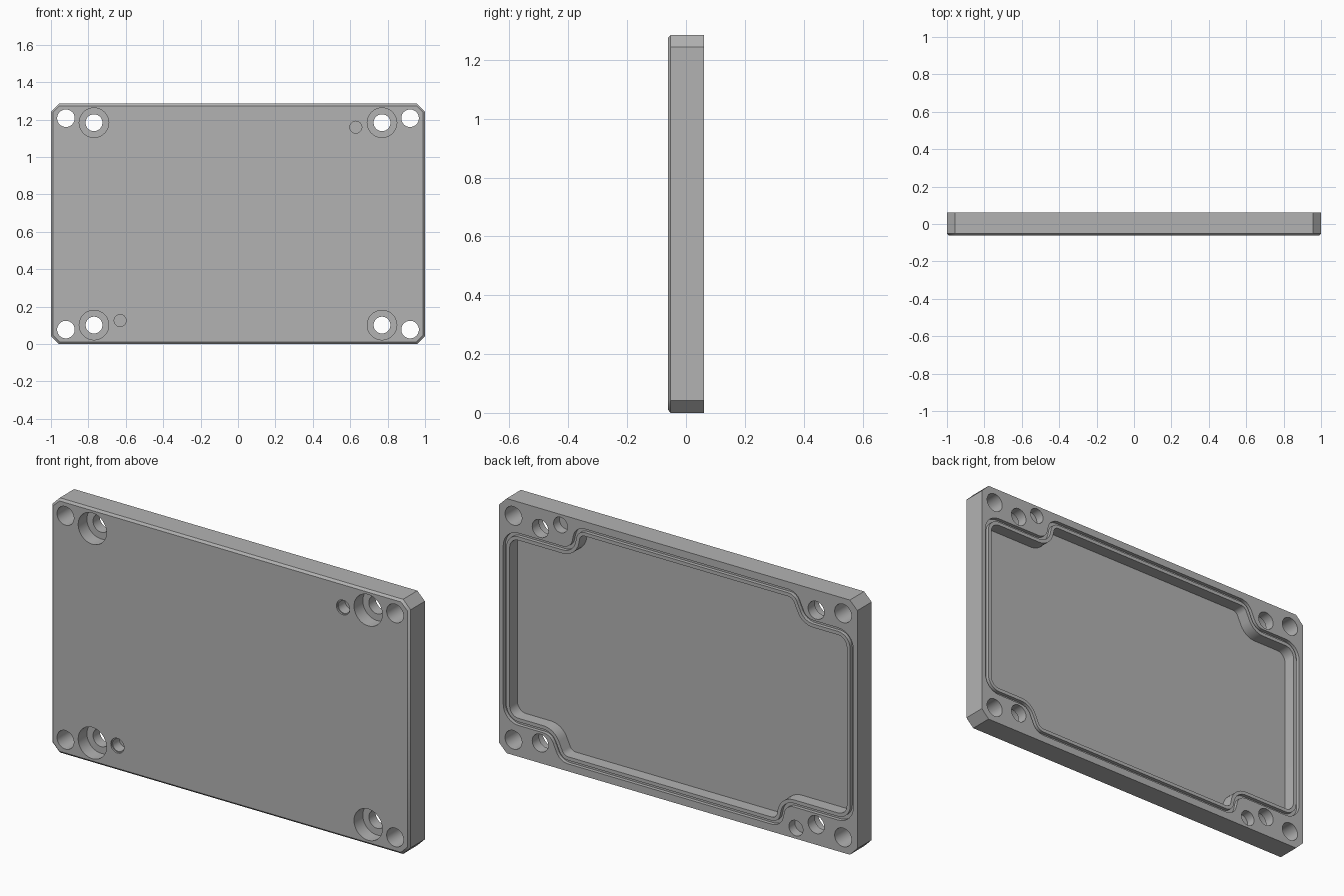
import bpy
import bmesh
import math
from mathutils import Vector

if "Cube" in bpy.data.objects:
    bpy.data.objects.remove(bpy.data.objects["Cube"])

MID = 0.6425          # height of the plate centre
BACK, FRONT = 0.062, -0.062

grey = bpy.data.materials.new("machined_grey")
grey.use_nodes = True
colour = (0.45, 0.45, 0.45, 1)
grey.diffuse_color = colour
grey.node_tree.nodes["Principled BSDF"].inputs["Base Color"].default_value = colour


def loft(name, rings, closed=False):
    """Join equal-sized (outline, depth) rings; cap the ends unless closed."""
    bm = bmesh.new()
    loops = [[bm.verts.new((p[0], y, p[1] + MID)) for p in pts] for pts, y in rings]
    pairs = list(zip(loops, loops[1:]))
    if closed:
        pairs.append((loops[-1], loops[0]))
    else:
        bm.faces.new(loops[0])
        bm.faces.new(loops[-1])
    n = len(loops[0])
    for a, b in pairs:
        for i in range(n):
            j = (i + 1) % n
            bm.faces.new((a[i], a[j], b[j], b[i]))
    bmesh.ops.recalc_face_normals(bm, faces=bm.faces)
    mesh = bpy.data.meshes.new(name)
    bm.to_mesh(mesh)
    bm.free()
    mesh.materials.append(grey)
    obj = bpy.data.objects.new(name, mesh)
    bpy.context.collection.objects.link(obj)
    return obj


def circle(x, z, r, n=40):
    return [(x + r * math.cos(math.tau * i / n), z + r * math.sin(math.tau * i / n))
            for i in range(n)]


def octagon(inset):
    x, z, c = 1 - inset, MID - inset, 0.042 - inset * 0.6
    return [(x, z - c), (x - c, z), (c - x, z), (-x, z - c),
            (-x, c - z), (c - x, -z), (x - c, -z), (x, c - z)]


def rounded(corners, inset, steps=8):
    """Move a counter-clockwise outline inward and round its corners."""
    out = []
    n = len(corners)
    for i, (x, z, r) in enumerate(corners):
        p = Vector((x, z))
        d0 = (p - Vector(corners[i - 1][:2])).normalized()
        d1 = (Vector(corners[(i + 1) % n][:2]) - p).normalized()
        n0, n1 = Vector((-d0.y, d0.x)), Vector((-d1.y, d1.x))
        bis = (n0 + n1) / (1 + n0.dot(n1))
        side = 1 if d0.x * d1.y - d0.y * d1.x > 0 else -1
        rad = r - side * inset
        centre = p + bis * (inset + side * rad)
        start = -n0 * side
        turn = math.atan2(d0.x * d1.y - d0.y * d1.x, d0.dot(d1))
        for k in range(steps + 1):
            a = turn * k / steps
            v = Vector((start.x * math.cos(a) - start.y * math.sin(a),
                        start.x * math.sin(a) + start.y * math.cos(a)))
            out.append(tuple(centre + v * rad))
    return out


# Plate with clipped corners and a bevelled front rim
plate = loft("cover_plate", [(octagon(0.011), FRONT), (octagon(0), FRONT + 0.01),
                             (octagon(0), BACK)])


def cut(cutter):
    cutter.hide_render = True
    mod = plate.modifiers.new("cut", "BOOLEAN")
    mod.operation = "DIFFERENCE"
    mod.solver = "EXACT"
    mod.object = cutter
    bpy.context.view_layer.objects.active = plate
    bpy.ops.object.modifier_apply(modifier=mod.name)
    bpy.data.objects.remove(cutter)


def drill(x, z, r, y0, y1):
    ring = circle(x, z, r)
    cut(loft("drill", [(ring, y0), (ring, y1)]))


# Stepped outline shared by the pocket and the seal groove
TOP, SHOULDER, SIDE = 0.605, 0.485, 0.977
half = [(SIDE, SHOULDER, 0.085), (0.60, SHOULDER, 0.055), (0.575, TOP, 0.065),
        (-0.66, TOP, 0.07), (-0.715, SHOULDER, 0.06), (-SIDE, SHOULDER, 0.085)]
outline = half + [(-x, -z, r) for x, z, r in half]

# Back pocket
pocket = rounded(outline, 0.036)
cut(loft("pocket_cutter", [(pocket, 0.0), (pocket, 0.1)]))

# Seal groove around the pocket
outer, inner = rounded(outline, 0), rounded(outline, 0.018)
floor = BACK - 0.018
cut(loft("groove_cutter", [(outer, floor), (outer, 0.1), (inner, 0.1), (inner, floor)],
         closed=True))

# Corner holes and counterbored screw holes
for sx in (-1, 1):
    for sz in (-1, 1):
        drill(sx * 0.92, sz * 0.565, 0.047, -0.1, 0.1)
        drill(sx * 0.77, sz * 0.541, 0.079, -0.1, 0.008)
        drill(sx * 0.77, sz * 0.541, 0.045, -0.03, 0.1)

# Blind pin holes on the front and back
for s in (-1, 1):
    drill(s * 0.63, s * 0.517, 0.037, -0.1, FRONT + 0.008)
    drill(s * 0.63, s * 0.517, 0.032, -0.1, 0.0)
    drill(s * 0.657, s * 0.589, 0.039, 0.015, 0.1)

bpy.ops.object.select_all(action="DESELECT")
plate.select_set(True)
bpy.context.view_layer.objects.active = plate
bpy.ops.object.shade_smooth_by_angle(angle=math.radians(30))
